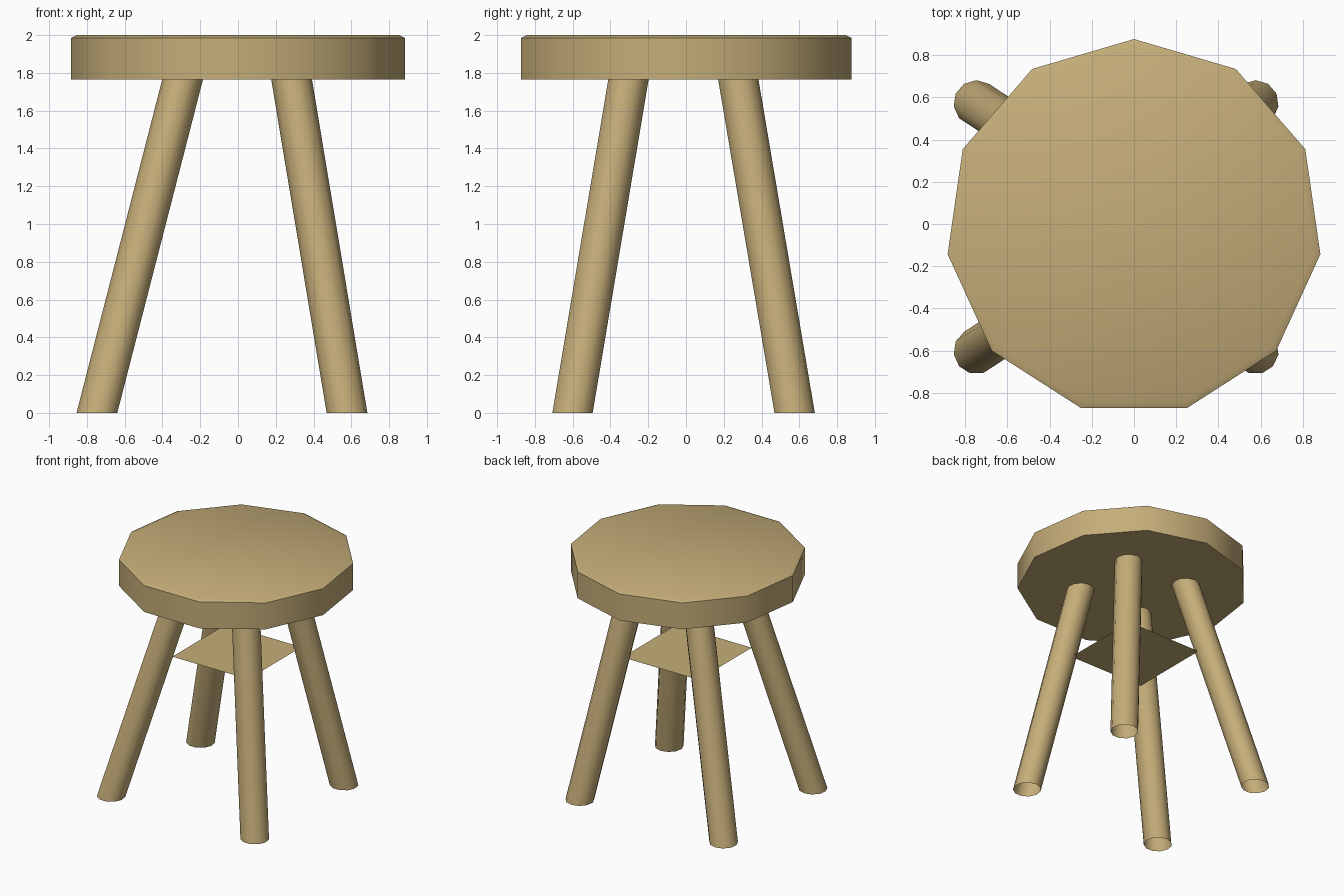
import bpy, math

if "Cube" in bpy.data.objects:
    bpy.data.objects.remove(bpy.data.objects["Cube"])

SIDES = 11

wood = bpy.data.materials.new("wood")
wood.diffuse_color = (0.56, 0.42, 0.19, 1)
wood.use_nodes = True
wood.node_tree.nodes["Principled BSDF"].inputs["Base Color"].default_value = wood.diffuse_color


def add_object(name, verts, faces):
    mesh = bpy.data.meshes.new(name)
    mesh.from_pydata(verts, [], faces)
    mesh.materials.append(wood)
    ob = bpy.data.objects.new(name, mesh)
    bpy.context.collection.objects.link(ob)
    return ob


def ring(x, y, z, r):
    # counter-clockwise polygon with one corner pointing to +y
    return [(x + r * math.cos(math.pi / 2 + math.tau * i / SIDES),
             y + r * math.sin(math.pi / 2 + math.tau * i / SIDES), z)
            for i in range(SIDES)]


def loft(name, rings, capped, angle):
    # stack of rings joined by quads, lowest ring first
    verts = [v for r in rings for v in r]
    faces = []
    for k in range(len(rings) - 1):
        a, b = k * SIDES, (k + 1) * SIDES
        for i in range(SIDES):
            j = (i + 1) % SIDES
            faces.append((a + i, a + j, b + j, b + i))
    if capped:
        faces.append(tuple(reversed(range(SIDES))))
        faces.append(tuple(range(len(verts) - SIDES, len(verts))))
    ob = add_object(name, verts, faces)
    bpy.ops.object.select_all(action='DESELECT')
    ob.select_set(True)
    bpy.context.view_layer.objects.active = ob
    bpy.ops.object.shade_smooth_by_angle(angle=math.radians(angle))
    return ob


# Seat: thick slab with a chamfered top rim
SEAT_Y = -0.016
loft("seat", [ring(0, SEAT_Y, 1.765, 0.893),
              ring(0, SEAT_Y, 1.985, 0.893),
              ring(0, SEAT_Y, 2.0, 0.862)], True, 35)

# Legs: open slanted tubes, cut level at floor and seat
xs = {"left": (-0.747, -0.292), "right": (0.577, 0.283)}
ys = {"front": (-0.603, -0.306), "back": (0.573, 0.274)}
for side, (x0, x1) in xs.items():
    for end, (y0, y1) in ys.items():
        loft(f"{end}_{side}_leg",
             [ring(x0, y0, 0, 0.109), ring(x1, y1, 1.77, 0.109)], False, 40)

# Thin square shelf between the legs
h, sx, sz = 0.35, -0.01, 1.165
add_object("shelf", [(sx - h, -h, sz), (sx + h, -h, sz),
                     (sx + h, h, sz), (sx - h, h, sz)], [(0, 1, 2, 3)])
